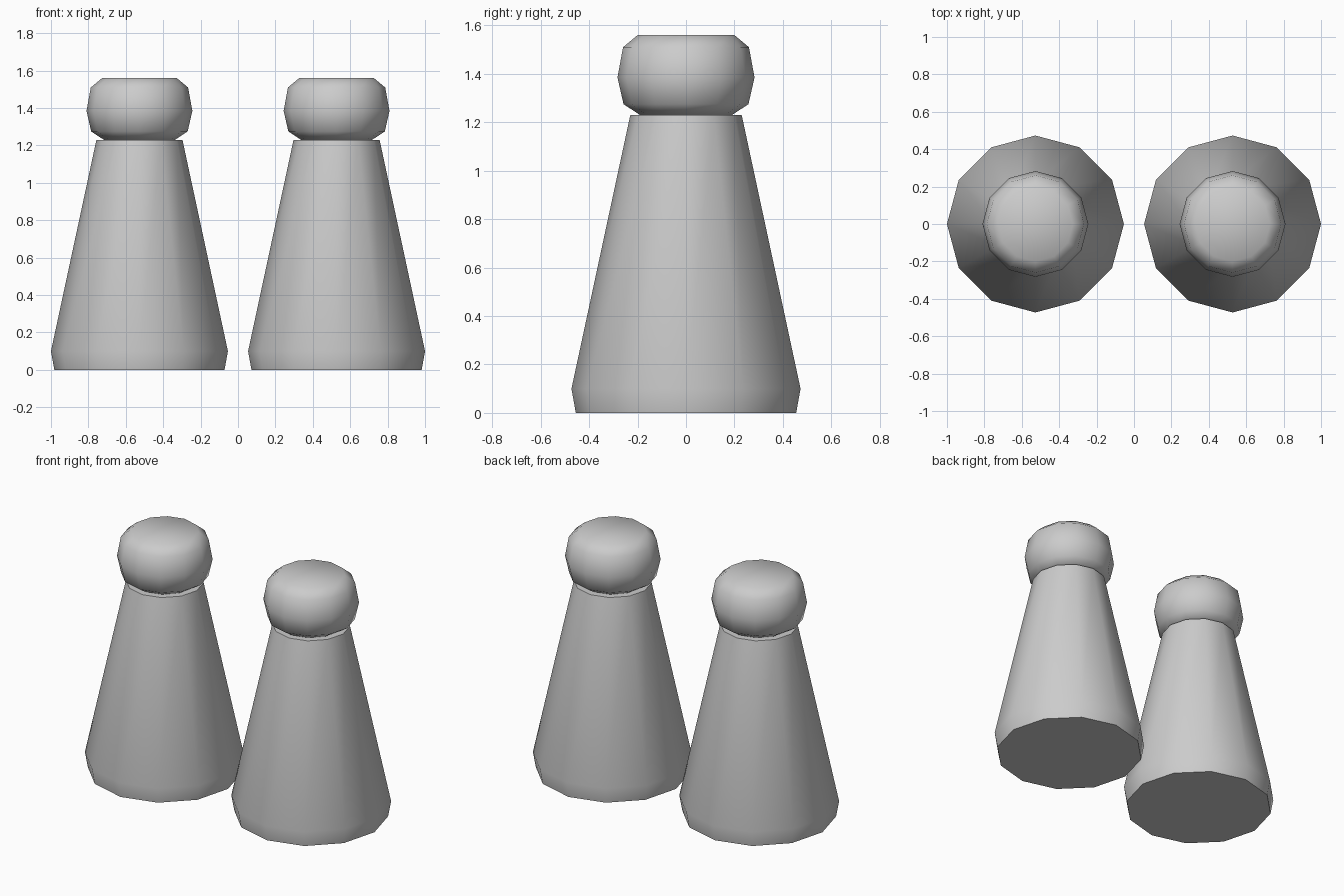
import bpy, bmesh, math

if "Cube" in bpy.data.objects:
    bpy.data.objects.remove(bpy.data.objects["Cube"])

SIDES = 12
BODY = [(0.455, 0.0), (0.473, 0.1), (0.23, 1.23)]
CAP = [(0.19, 1.23), (0.258, 1.275), (0.283, 1.385), (0.26, 1.51), (0.2, 1.56)]


def lathe(name, profile, x):
    """Turn a (radius, height) profile into a closed 12-sided solid at x."""
    bm = bmesh.new()
    rings = []
    for r, z in profile:
        rings.append([bm.verts.new((r * math.cos(2 * math.pi * i / SIDES),
                                    r * math.sin(2 * math.pi * i / SIDES), z))
                      for i in range(SIDES)])
    for a, b in zip(rings, rings[1:]):
        for i in range(SIDES):
            j = (i + 1) % SIDES
            bm.faces.new((a[i], a[j], b[j], b[i]))
    bm.faces.new(rings[0][::-1])
    bm.faces.new(rings[-1])
    mesh = bpy.data.meshes.new(name)
    bm.to_mesh(mesh)
    bm.free()
    obj = bpy.data.objects.new(name, mesh)
    obj.location.x = x
    bpy.context.collection.objects.link(obj)
    bpy.ops.object.select_all(action='DESELECT')
    obj.select_set(True)
    bpy.context.view_layer.objects.active = obj
    bpy.ops.object.shade_smooth_by_angle(angle=math.radians(55))
    return obj


# Pair of shakers, each a tapered body with a rounded cap
for side, x in (("left", -0.527), ("right", 0.527)):
    lathe(side + "_shaker_body", BODY, x)
    lathe(side + "_shaker_cap", CAP, x)
